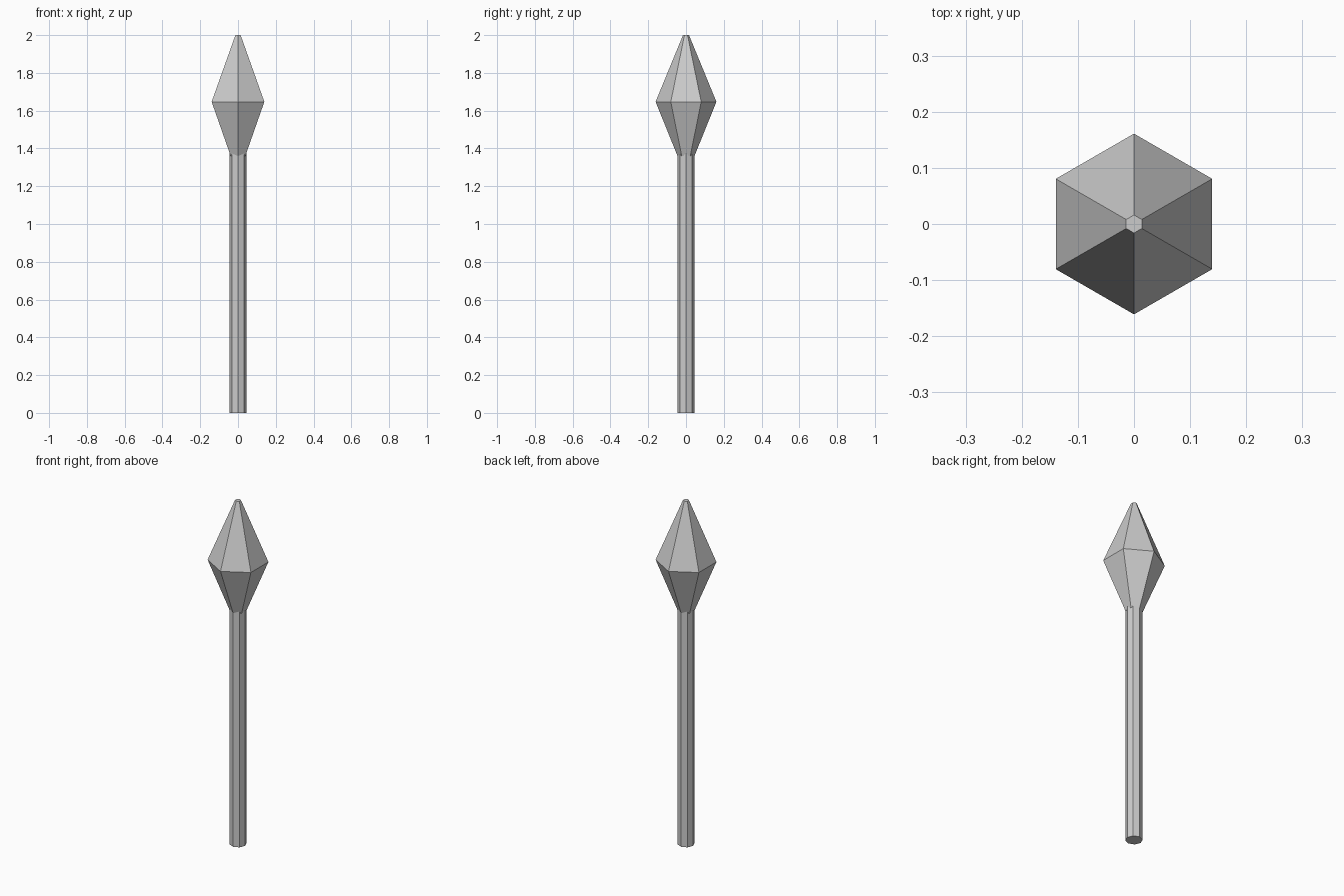
import bpy, bmesh
from math import pi, cos, sin

if "Cube" in bpy.data.objects:
    bpy.data.objects.remove(bpy.data.objects["Cube"])


def lathe(name, sides, profile):
    """Flat-faced closed prism through (radius, z) rings, one corner on +y."""
    bm = bmesh.new()
    rings = []
    for r, z in profile:
        angles = [pi / 2 + 2 * pi * i / sides for i in range(sides)]
        rings.append([bm.verts.new((r * cos(a), r * sin(a), z)) for a in angles])
    for low, high in zip(rings, rings[1:]):
        for i in range(sides):
            j = (i + 1) % sides
            bm.faces.new((low[i], low[j], high[j], high[i]))
    bm.faces.new(rings[0][::-1])
    bm.faces.new(rings[-1])
    mesh = bpy.data.meshes.new(name)
    bm.to_mesh(mesh)
    bm.free()
    obj = bpy.data.objects.new(name, mesh)
    bpy.context.collection.objects.link(obj)
    return obj


# Eight-sided shaft, its top end seated just inside the head
lathe("shaft", 8, [(0.045, 0), (0.045, 1.38)])

# Six-sided double-tapered head with a small flat tip
lathe("spear_head", 6, [(0.045, 1.36), (0.161, 1.647), (0.016, 2.0)])
